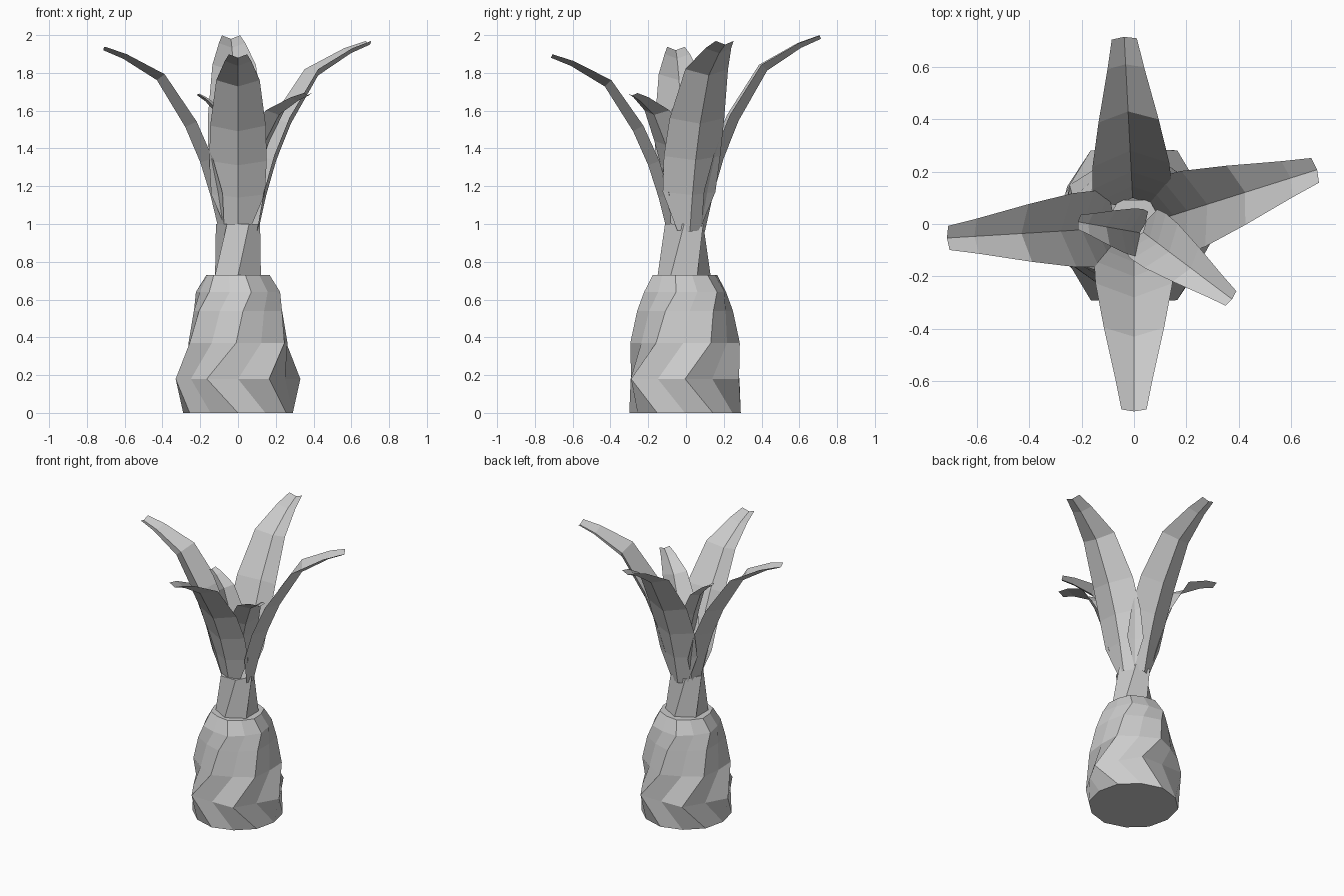
import bpy
import math
from mathutils import Vector

cube = bpy.data.objects.get("Cube")
if cube:
    bpy.data.objects.remove(cube)

grey = bpy.data.materials.new("plain grey")
grey.use_nodes = True
colour = (0.6, 0.6, 0.6, 1)
grey.diffuse_color = colour
grey.node_tree.nodes["Principled BSDF"].inputs["Base Color"].default_value = colour


def add_mesh(name, verts, faces):
    mesh = bpy.data.meshes.new(name)
    mesh.from_pydata(verts, [], faces)
    mesh.materials.append(grey)
    obj = bpy.data.objects.new(name, mesh)
    bpy.context.collection.objects.link(obj)
    return obj


def twisted_column(name, rings, sides, shift):
    """Capped loft; each ring is height, ridge radius, valley radius, turn in degrees."""
    verts, faces = [], []
    for z, ridge, valley, turn in rings:
        for i in range(sides):
            a = math.radians(turn) + math.tau * i / sides
            r = valley if i % 2 else ridge
            verts.append((r * math.cos(a), shift + r * math.sin(a), z))
    for k in range(len(rings) - 1):
        for i in range(sides):
            j = (i + 1) % sides
            a, b = k * sides, (k + 1) * sides
            faces.append((a + i, a + j, b + j, b + i))
    faces.append(tuple(reversed(range(sides))))
    faces.append(tuple(range(len(verts) - sides, len(verts))))
    return add_mesh(name, verts, faces)


# Leaf midrib: outward reach, height above the root and half width at each station
STATIONS = [(0.1, 0, 0.06), (0.145, 0.19, 0.142), (0.2, 0.37, 0.152), (0.28, 0.56, 0.147),
            (0.43, 0.81, 0.115), (0.61, 0.925, 0.07), (0.715, 0.97, 0.048)]


def leaf(name, angle, tip, root=(0, 0, 0.96), reach=1, width=1):
    """Arching blade folded along its midrib, hollow side facing inward."""
    a = math.radians(angle)
    out = Vector((math.cos(a), math.sin(a), 0))
    side = Vector((-math.sin(a), math.cos(a), 0))
    up = Vector((0, 0, 1))
    origin = Vector(root)
    lift = (tip - origin.z) / STATIONS[-1][1]
    mids = [origin + out * r * reach + up * z * lift for r, z, w in STATIONS]
    verts, faces = [], []
    for k, mid in enumerate(mids):
        tangent = (mids[min(k + 1, len(mids) - 1)] - mids[max(k - 1, 0)]).normalized()
        inward = tangent.cross(side)
        w = STATIONS[k][2] * width
        rim = mid + inward * w * 0.42
        verts += [rim - side * w, mid, rim + side * w]
    for k in range(len(mids) - 1):
        for i in range(2):
            n = 3 * k + i
            faces.append((n, n + 1, n + 4, n + 3))
    return add_mesh(name, verts, faces)


# Bulbous base with zigzag ridges
twisted_column("bulb", [(0, 0.295, 0.29, 270), (0.18, 0.33, 0.288, 240), (0.37, 0.29, 0.262, 268),
                        (0.54, 0.255, 0.235, 276), (0.64, 0.228, 0.212, 288),
                        (0.73, 0.175, 0.165, 283)], 12, -0.005)
# Slim twisted neck
twisted_column("neck", [(0.73, 0.14, 0.14, 270), (1.0, 0.117, 0.117, 300)], 6, -0.01)

# Four long leaves and two short inner ones
leaf("front_leaf", 270, 1.88)
leaf("right_leaf", 183.5, 1.92, (0, -0.01, 0.96), 1, 0.96)
leaf("left_leaf", 17.5, 1.95, (0.01, -0.01, 0.96), 1.01, 1.03)
leaf("back_leaf", 93, 1.98)
leaf("inner_front_leaf", -37, 1.68, (-0.02, 0.01, 1.06), 0.69, 0.72)
leaf("inner_right_leaf", 170, 1.68, (0.06, -0.04, 1.06), 0.39, 0.6)
